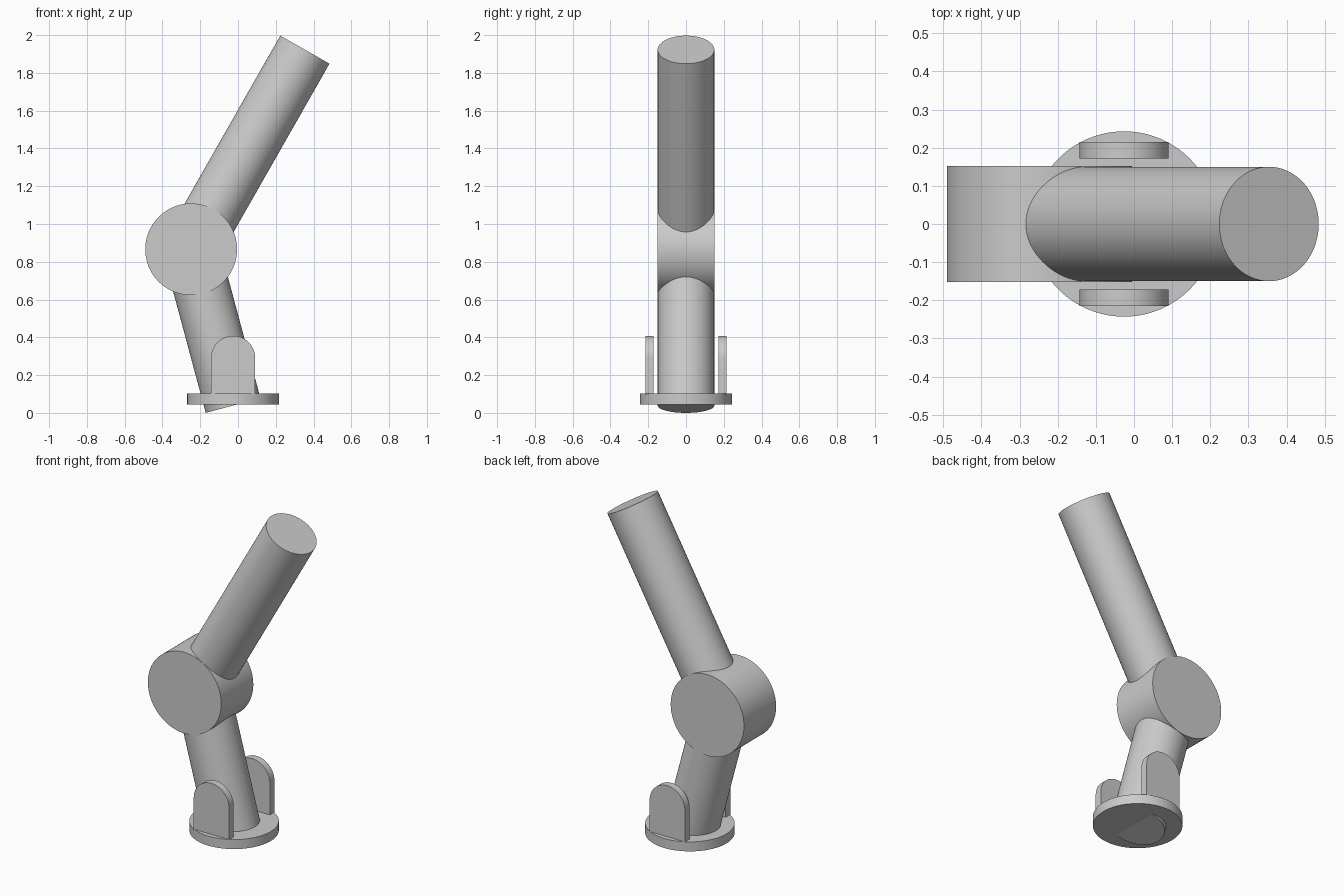
import bpy, bmesh, math
from mathutils import Vector

default = bpy.data.objects.get("Cube")
if default:
    bpy.data.objects.remove(default)

# One plain grey for the whole arm
grey = bpy.data.materials.new("plain grey")
grey.use_nodes = True
colour = (0.6, 0.6, 0.6, 1)
grey.diffuse_color = colour
grey.node_tree.nodes["Principled BSDF"].inputs["Base Color"].default_value = colour

BASE_X = -0.026
ARM_R = 0.15
foot = Vector((BASE_X, 0, 0.039))
elbow = Vector((-0.248, 0, 0.866))
tip = Vector((0.354, 0, 1.923))


def finish(obj, name):
    obj.name = obj.data.name = name
    obj.data.materials.append(grey)
    bpy.ops.object.select_all(action='DESELECT')
    obj.select_set(True)
    bpy.context.view_layer.objects.active = obj
    bpy.ops.object.shade_smooth_by_angle(angle=math.radians(30))


def rod(name, start, end, radius):
    """Closed cylinder running from start to end."""
    axis = end - start
    bpy.ops.mesh.primitive_cylinder_add(
        vertices=96, radius=radius, depth=axis.length, location=(start + end) / 2,
        rotation=axis.to_track_quat('Z', 'Y').to_euler())
    finish(bpy.context.object, name)


def bracket(name, y_inner, y_outer):
    """Upright plate with a round top, standing on the base."""
    half, spring, bottom = 0.117, 0.291, 0.095
    outline = [(-half, bottom), (half, bottom)]
    for i in range(33):
        a = math.pi * i / 32
        outline.append((half * math.cos(a), spring + half * math.sin(a)))
    bm = bmesh.new()
    face = bm.faces.new([bm.verts.new((BASE_X + x, y_inner, z)) for x, z in outline])
    grown = bmesh.ops.extrude_face_region(bm, geom=[face])["geom"]
    bmesh.ops.translate(bm, vec=(0, y_outer - y_inner, 0),
                        verts=[g for g in grown if isinstance(g, bmesh.types.BMVert)])
    bmesh.ops.recalc_face_normals(bm, faces=bm.faces)
    mesh = bpy.data.meshes.new(name)
    bm.to_mesh(mesh)
    bm.free()
    obj = bpy.data.objects.new(name, mesh)
    bpy.context.collection.objects.link(obj)
    finish(obj, name)


# Base disc, two arm segments and the elbow drum
rod("base_disc", Vector((BASE_X, 0, 0.045)), Vector((BASE_X, 0, 0.102)), 0.243)
rod("lower_arm", foot, elbow, ARM_R)
rod("upper_arm", elbow, tip, ARM_R)
side = Vector((0, 0.152, 0))
rod("elbow_drum", elbow - side, elbow + side, 0.243)

# Side brackets
for label, sign in (("front", -1), ("back", 1)):
    bracket(label + "_bracket", sign * 0.172, sign * 0.215)
